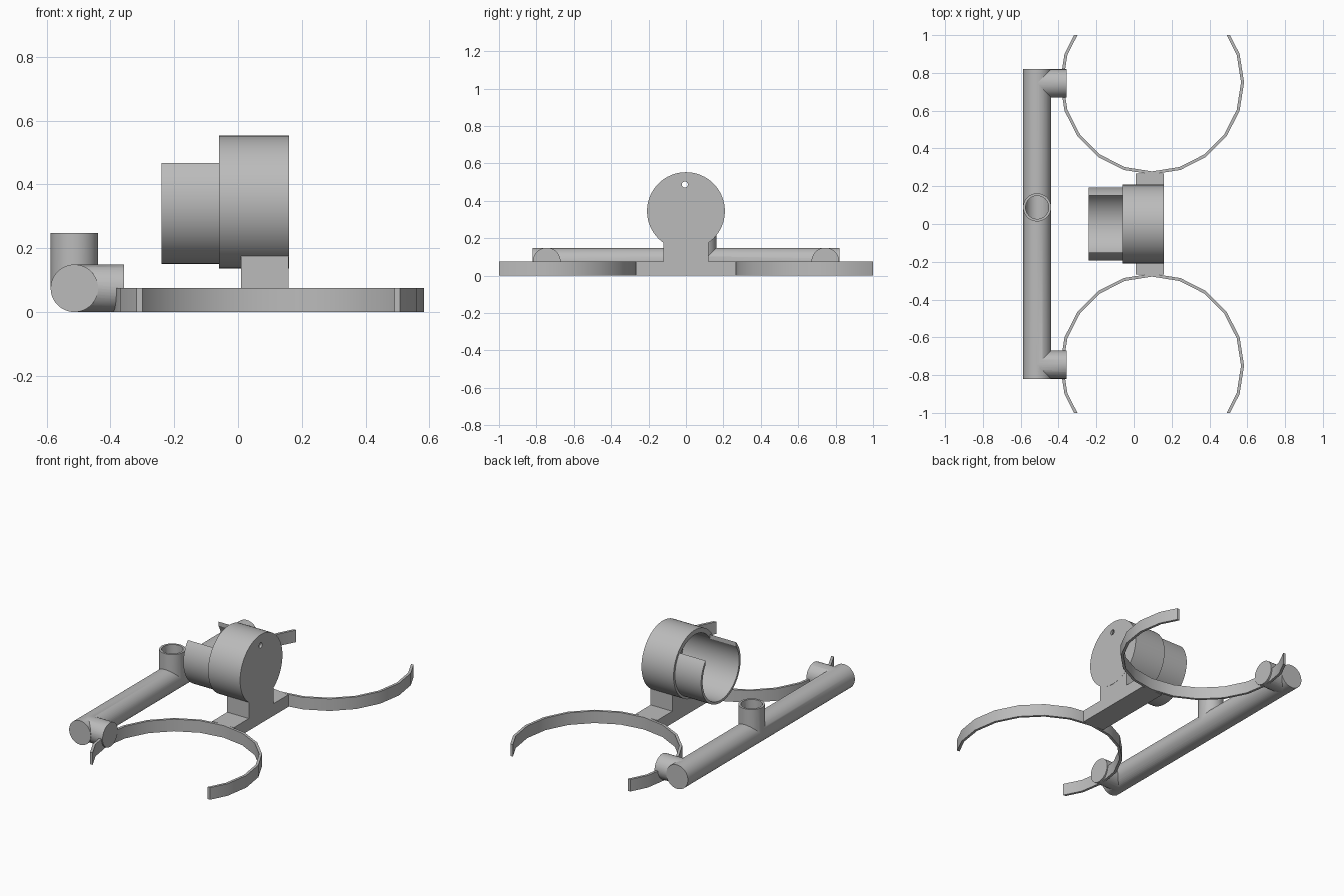
import bpy, bmesh, math
from mathutils import Matrix, Vector

old = bpy.data.objects.get("Cube")
if old:
    bpy.data.objects.remove(old, do_unlink=True)

grey = bpy.data.materials.new("plain grey")
grey.use_nodes = True
grey.diffuse_color = (0.5, 0.5, 0.5, 1)
grey.node_tree.nodes["Principled BSDF"].inputs["Base Color"].default_value = (0.5, 0.5, 0.5, 1)


def finish(name, bm):
    mesh = bpy.data.meshes.new(name)
    bm.to_mesh(mesh)
    bm.free()
    mesh.materials.append(grey)
    obj = bpy.data.objects.new(name, mesh)
    bpy.context.collection.objects.link(obj)
    return obj


def rod(name, start, end, radius, sides=48):
    """Solid cylinder between two points."""
    a, b = Vector(start), Vector(end)
    turn = (b - a).to_track_quat('Z', 'Y').to_matrix().to_4x4()
    bm = bmesh.new()
    bmesh.ops.create_cone(bm, cap_ends=True, segments=sides, radius1=radius, radius2=radius,
                          depth=(b - a).length, matrix=Matrix.Translation((a + b) / 2) @ turn)
    return finish(name, bm)


def box(name, low, high):
    a, b = Vector(low), Vector(high)
    bm = bmesh.new()
    bmesh.ops.create_cube(bm, size=1, matrix=Matrix.Translation((a + b) / 2)
                          @ Matrix.Diagonal((b - a).to_4d()))
    return finish(name, bm)


def combine(obj, tool, operation):
    """Apply a boolean and remove the tool."""
    mod = obj.modifiers.new("cut", 'BOOLEAN')
    mod.operation, mod.object, mod.solver = operation, tool, 'EXACT'
    bpy.context.view_layer.update()
    result = bpy.data.meshes.new_from_object(
        obj.evaluated_get(bpy.context.evaluated_depsgraph_get()))
    obj.modifiers.clear()
    obj.data = result
    bpy.data.objects.remove(tool, do_unlink=True)


def smooth(obj):
    bpy.ops.object.select_all(action='DESELECT')
    obj.select_set(True)
    bpy.context.view_layer.objects.active = obj
    bpy.ops.object.shade_smooth_by_angle(angle=math.radians(30))


# Pipe manifold: long closed pipe, upright inlet and two side stubs, all hollow
PX, PZ, PR = -0.513, 0.0745, 0.0745


def manifold(name, radius, half, over):
    body = rod(name, (PX, -half, PZ), (PX, half, PZ), radius)
    combine(body, rod("inlet", (PX, 0.088, PZ), (PX, 0.088, 0.248 + over), radius), 'UNION')
    for side in (-1, 1):
        y = side * 0.745
        combine(body, rod("stub", (PX, y, PZ), (-0.358 + over, y, PZ), radius), 'UNION')
    return body


pipe = manifold("pipe_manifold", PR, 0.82, 0)
combine(pipe, manifold("pipe_bore", 0.061, 0.807, 0.05), 'DIFFERENCE')
smooth(pipe)

# Round holder: closed cup with a narrower sleeve, open along the top
CZ = 0.345
cup = rod("cup_holder", (-0.06, 0, CZ), (0.16, 0, CZ), 0.208, 64)
sleeve = rod("holder_sleeve", (-0.24, 0, CZ), (-0.03, 0, CZ), 0.194, 64)
combine(sleeve, box("slot", (-0.3, -0.15, CZ), (-0.06, 0.15, 0.7)), 'DIFFERENCE')
combine(cup, sleeve, 'UNION')
combine(cup, rod("bore", (-0.3, 0, CZ), (0.145, 0, CZ), 0.179, 64), 'DIFFERENCE')
combine(cup, rod("pin_hole", (0.1, -0.006, 0.487), (0.2, -0.006, 0.487), 0.016, 24), 'DIFFERENCE')
smooth(cup)

# Post under the cup, scooped to fit its curve
post = box("support_post", (0.01, -0.12, 0.07), (0.159, 0.12, 0.25))
combine(post, rod("scoop", (-0.1, 0, CZ), (0.3, 0, CZ), 0.2075, 64), 'DIFFERENCE')

# Flat bar joining the two arms
box("base_bar", (0.01, -0.268, 0), (0.159, 0.268, 0.075))

# Open curved arms: faceted rings trimmed straight at the outer end
RX, RY, RR, H = 0.0955, 0.75, 0.4875, 0.075
for side, name in ((-1, "front_arm"), (1, "back_arm")):
    arm = rod(name, (RX, side * RY, 0), (RX, side * RY, H), RR, 20)
    combine(arm, rod("arm_bore", (RX, side * RY, -0.1), (RX, side * RY, H + 0.1),
                     RR - 0.016, 20), 'DIFFERENCE')
    ends = sorted((side * 1.0, side * 1.5))
    combine(arm, box("trim", (-1, ends[0], -0.2), (1, ends[1], 0.2)), 'DIFFERENCE')
    smooth(arm)
